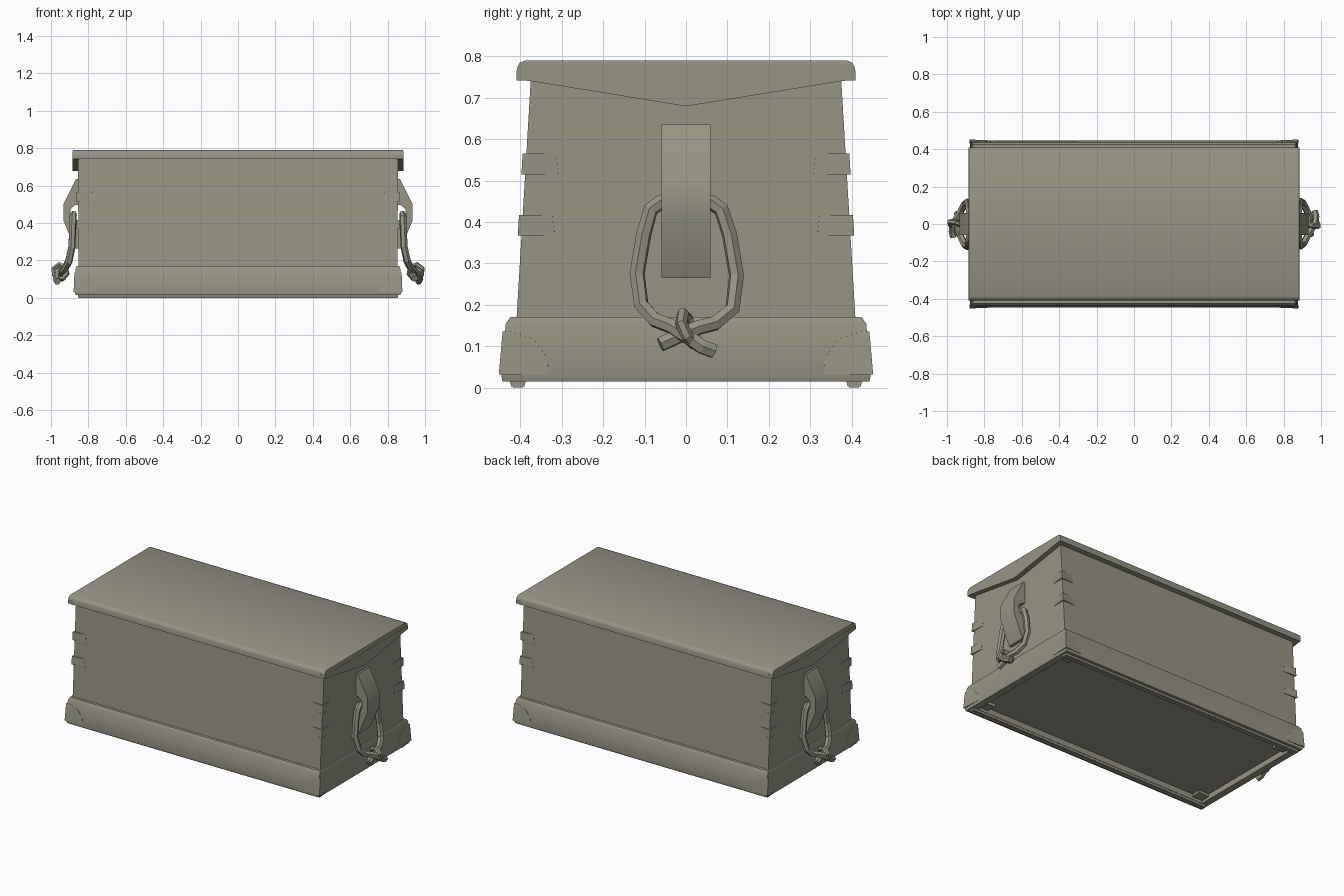
import bpy, bmesh, math
from mathutils import Vector

if "Cube" in bpy.data.objects:
    bpy.data.objects.remove(bpy.data.objects["Cube"])

wood = bpy.data.materials.new("weathered_wood")
wood.diffuse_color = (0.31, 0.30, 0.235, 1)
wood.use_nodes = True
wood.node_tree.nodes["Principled BSDF"].inputs["Base Color"].default_value = wood.diffuse_color


def build(name, verts, faces, angle=35):
    """Mesh object with outward normals, smooth below the given angle."""
    bm = bmesh.new()
    vs = [bm.verts.new(v) for v in verts]
    for f in faces:
        bm.faces.new([vs[i] for i in f])
    bmesh.ops.recalc_face_normals(bm, faces=bm.faces)
    me = bpy.data.meshes.new(name)
    bm.to_mesh(me)
    bm.free()
    me.shade_smooth()
    me.set_sharp_from_angle(angle=math.radians(angle))
    me.materials.append(wood)
    ob = bpy.data.objects.new(name, me)
    bpy.context.collection.objects.link(ob)
    return ob


def loft(name, rings, angle=35):
    """Join equal-sized rings of points and cap both ends."""
    n = len(rings[0])
    verts = [p for r in rings for p in r]
    faces = [(k * n + i, k * n + (i + 1) % n, (k + 1) * n + (i + 1) % n, (k + 1) * n + i)
             for k in range(len(rings) - 1) for i in range(n)]
    faces += [tuple(range(n)), tuple(range(len(verts) - n, len(verts)))]
    return build(name, verts, faces, angle)


def rect(hx, hy, z, cy=0):
    return [(-hx, cy - hy, z), (hx, cy - hy, z), (hx, cy + hy, z), (-hx, cy + hy, z)]


# Tapered chest body
loft("body", [rect(.853, .413, .10), rect(.855, .374, .755)])

# Base skirt with a recessed underside
loft("base", [rect(.855, .41, .171), rect(.862, .424, .170), rect(.868, .435, .155),
              rect(.873, .446, .030), rect(.868, .443, .015), rect(.825, .385, .015),
              rect(.825, .385, .050)])

# Runners under the front and back edges
for s, label in ((-1, "front"), (1, "back")):
    loft(label + "_runner", [rect(.855, .016, .003, s * .406), rect(.855, .02, .02, s * .406)])
    loft(label + "_runner_sole", [rect(.853, .012, 0, s * .406), rect(.853, .012, .01, s * .406)])

# Lid slab with rounded long edges
loft("lid", [rect(.883, .409, .742), rect(.884, .408, .772), rect(.884, .402, .784),
             rect(.882, .388, .79)], 60)

# Lid end battens, pointed downward in the middle
for s, label in ((-1, "left"), (1, "right")):
    outline = [(-.409, .765), (-.409, .743), (-.375, .740), (0, .679),
               (.375, .740), (.409, .743), (.409, .765)]
    loft(label + "_lid_batten", [[(s * x, y, z) for y, z in outline] for x in (.85, .885)])


# Corner pieces wrap both faces of a corner and swell toward its edge
def corner(name, levels, xs, ys, off):
    for sx in (-1, 1):
        for sy in (-1, 1):
            rings = []
            for z, d in levels:
                X, Y = xs(z), ys(z)
                ring = [(X - d, Y + .001), (X + off, Y + off), (X + .001, Y - d),
                        (X - d - .01, Y - d - .01)]
                rings.append([(sx * x, sy * y, z) for x, y in ring])
            loft(name, rings)


def body_y(z):
    return .413 - (z - .10) * .0595


for z in (.367, .515):
    corner("dovetail", [(z, .08), (z + .05, .072)], lambda z: .854, body_y, .009)

corner("corner_bracket", [(.032, .113), (.07, .108), (.118, .07), (.135, .012)],
       lambda z: .873 - (z - .03) * .04, lambda z: .446 - (z - .03) * .088, .006)

# Handles: cleat with a rope hole, and a rope loop knotted at the bottom
cleat = [(.845, .635), (.866, .635), (.934, .50), (.934, .415), (.872, .265), (.845, .265),
         (.845, .41), (.872, .415), (.898, .44), (.896, .475), (.872, .495), (.845, .50)]

rope = [(.965, .068, .088), (.972, .04, .098), (.968, 0, .125), (.945, -.035, .148),
        (.922, -.075, .163), (.905, -.108, .20), (.888, -.118, .275), (.884, -.102, .37),
        (.882, -.085, .43), (.880, -.06, .448), (.880, .06, .448), (.882, .085, .43),
        (.884, .105, .37), (.888, .122, .27), (.905, .112, .19), (.925, .07, .155),
        (.940, .03, .145), (.935, -.01, .128), (.945, -.062, .104)]
wrap = [(.985, -.012, .155), (.955, -.008, .178), (.925, .004, .165), (.915, .02, .13),
        (.935, .03, .105), (.965, .02, .105), (.982, .002, .125)]


def tube(name, pts, depth, closed=False):
    cu = bpy.data.curves.new(name, 'CURVE')
    cu.dimensions = '3D'
    cu.bevel_depth = depth
    cu.bevel_resolution = 1
    cu.use_fill_caps = True
    sp = cu.splines.new('POLY')
    sp.points.add(len(pts) - 1)
    for p, c in zip(sp.points, pts):
        p.co = (*c, 1)
    sp.use_cyclic_u = closed
    sp.use_smooth = False
    cu.materials.append(wood)
    bpy.context.collection.objects.link(bpy.data.objects.new(name, cu))


for s, label in ((1, "right"), (-1, "left")):
    def turn(pts):
        return [Vector((s * x, s * y, z)) for x, y, z in pts]

    loft(label + "_cleat", [turn([(x, y, z) for x, z in cleat]) for y in (-.059, .059)])
    tube(label + "_rope", turn(rope), .019)
    tube(label + "_knot", turn(wrap), .015, True)
